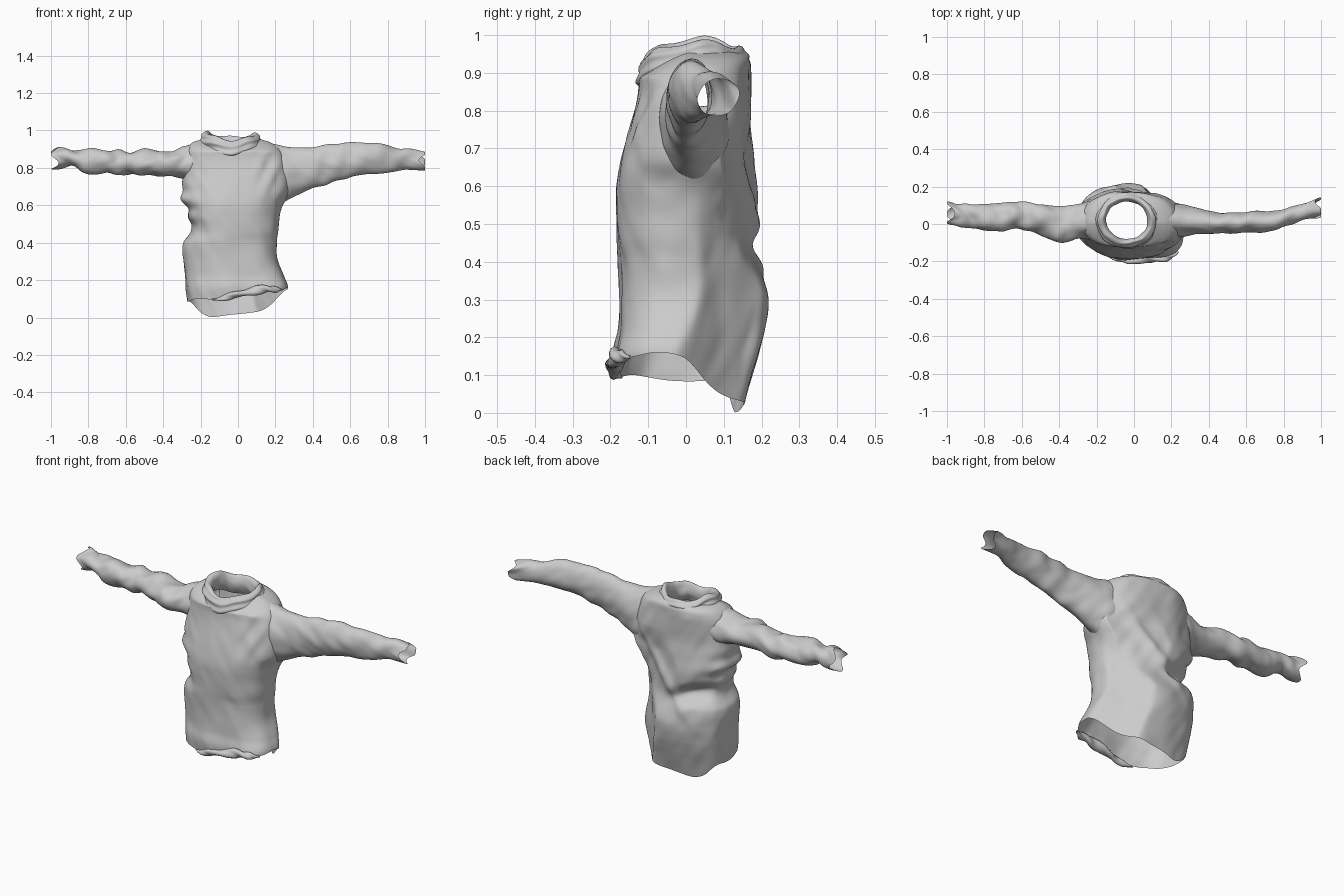
import bpy, bmesh, math
from mathutils import Vector, noise

if "Cube" in bpy.data.objects:
    bpy.data.objects.remove(bpy.data.objects["Cube"])

TAU = 2 * math.pi


def sample(table, t):
    """Smooth (Hermite) interpolation of table rows keyed by their first column."""
    n = len(table)
    t = min(max(t, table[0][0]), table[-1][0])
    i = 0
    while i < n - 2 and t > table[i + 1][0]:
        i += 1
    a, b = table[i], table[i + 1]
    p, q = table[max(i - 1, 0)], table[min(i + 2, n - 1)]
    h = b[0] - a[0]
    s = (t - a[0]) / h
    out = []
    for k in range(1, len(a)):
        m0 = (b[k] - p[k]) / (b[0] - p[0]) * h
        m1 = (q[k] - a[k]) / (q[0] - a[0]) * h
        out.append((2*s**3 - 3*s**2 + 1) * a[k] + (s**3 - 2*s**2 + s) * m0
                   + (3*s**2 - 2*s**3) * b[k] + (s**3 - s**2) * m1)
    return out


def smoothstep(a, b, v):
    v = min(max((v - a) / (b - a), 0), 1)
    return v * v * (3 - 2 * v)


def bump(v, centre, width):
    return math.exp(-((v - centre) / width) ** 2)


def power(v, e):
    return math.copysign(abs(v) ** e, v)


def loft(name, func, rows, cols, flip=False, hidden=None):
    """Open tube: func(u, angle) gives a point; faces where hidden(centre) are dropped."""
    bm = bmesh.new()
    grid = [[bm.verts.new(func(r / rows, TAU * c / cols)) for c in range(cols)]
            for r in range(rows + 1)]
    for r in range(rows):
        for c in range(cols):
            d = (c + 1) % cols
            f = [grid[r][c], grid[r][d], grid[r + 1][d], grid[r + 1][c]]
            bm.faces.new(f[::-1] if flip else f).smooth = True
    if hidden:
        drop = [f for f in bm.faces if hidden(f.calc_center_median())]
        bmesh.ops.delete(bm, geom=drop, context='FACES')
    me = bpy.data.meshes.new(name)
    bm.to_mesh(me)
    bm.free()
    ob = bpy.data.objects.new(name, me)
    bpy.context.collection.objects.link(ob)
    return ob


# Body: height, left x, right x, front y, back y
BODY = [
    (0.00, -0.255, 0.25, -0.175, 0.145),
    (0.10, -0.270, 0.265, -0.185, 0.172),
    (0.16, -0.280, 0.272, -0.188, 0.190),
    (0.22, -0.285, 0.245, -0.175, 0.205),
    (0.30, -0.290, 0.215, -0.175, 0.213),
    (0.40, -0.290, 0.210, -0.178, 0.200),
    (0.46, -0.250, 0.215, -0.181, 0.182),
    (0.54, -0.262, 0.222, -0.182, 0.190),
    (0.60, -0.285, 0.240, -0.180, 0.193),
    (0.67, -0.300, 0.275, -0.168, 0.182),
    (0.75, -0.290, 0.275, -0.150, 0.170),
    (0.85, -0.278, 0.245, -0.126, 0.172),
    (0.91, -0.265, 0.215, -0.122, 0.172),
    (0.94, -0.235, 0.165, -0.120, 0.165),
    (0.955, -0.180, 0.110, -0.105, 0.140),
]
# Sleeves: distance from centre, top z, bottom z, front y, back y
RIGHT = [
    (0.17, 0.935, 0.60, -0.07, 0.115),
    (0.24, 0.915, 0.615, -0.07, 0.11),
    (0.28, 0.908, 0.635, -0.065, 0.10),
    (0.34, 0.908, 0.665, -0.055, 0.085),
    (0.45, 0.920, 0.705, -0.050, 0.060),
    (0.60, 0.935, 0.750, -0.045, 0.065),
    (0.75, 0.930, 0.770, -0.035, 0.070),
    (0.86, 0.908, 0.783, 0.005, 0.095),
    (0.93, 0.897, 0.792, 0.025, 0.120),
    (0.99, 0.885, 0.785, 0.030, 0.140),
]
LEFT = [
    (0.20, 0.935, 0.70, -0.075, 0.13),
    (0.28, 0.915, 0.740, -0.080, 0.11),
    (0.35, 0.885, 0.752, -0.095, 0.095),
    (0.42, 0.893, 0.755, -0.095, 0.100),
    (0.50, 0.898, 0.760, -0.055, 0.105),
    (0.58, 0.890, 0.762, -0.025, 0.115),
    (0.70, 0.895, 0.765, -0.035, 0.110),
    (0.80, 0.900, 0.770, -0.040, 0.105),
    (0.88, 0.898, 0.803, -0.015, 0.100),
    (0.98, 0.905, 0.795, -0.010, 0.120),
]


def in_sleeve(p):
    table = RIGHT if p.x > 0 else LEFT
    if abs(p.x) < table[0][0]:
        return False
    zt, zb, yf, yb = sample(table, abs(p.x))
    return (((p.y - (yf + yb) / 2) * 2 / (yb - yf)) ** 2
            + ((p.z - (zt + zb) / 2) * 2 / (zt - zb)) ** 2) < 0.8


def in_body(p):
    xl, xr, yf, yb = sample(BODY, p.z)
    x = abs(p.x - (xl + xr) / 2) * 2 / (xr - xl)
    y = abs((p.y - 0.01) / ((yb if p.y > 0.01 else yf) - 0.01))
    return p.z < 0.955 and x ** 2.5 + y ** 2.5 < 0.8


def hem(x, y):
    front = 0.115 + 0.18 * (x + 0.05) + 0.012 * math.sin(22 * x)
    back = 0.15 * max(x + 0.12, 0) + 0.5 * max(-x - 0.19, 0)
    return front + (back - front) * smoothstep(-0.05 if x > 0 else 0.04, 0.15, y)


def body(u, a):
    c, s = math.cos(a), math.sin(a)
    z = 0.955 * u
    z += max(hem(0.26 * c, 0.16 * s), 0) * (1 - u)
    xl, xr, yf, yb = sample(BODY, z)
    # squarer front right corner near the hem
    e = 0.80
    if c > 0 and s < 0:
        e -= 0.20 * (1 - smoothstep(0.15, 0.45, z)) * min(1, -4 * c * s)
    x = (xl + xr) / 2 + (xr - xl) / 2 * power(c, e)
    y = 0.01 + power(s, e) * (yb - 0.01 if s > 0 else 0.01 - yf)
    # flattened panel under the diagonal fold at the back right
    if z < 0.80:
        w = smoothstep(0.30, 0.48, z) * (1 - smoothstep(0.66, 0.80, z))
        y -= w * max(y - 0.11 - (0.2 - x) * 0.30, 0)
        over = x + y - 0.250
        over = (over + math.hypot(over, 0.02)) / 2 if c > 0 else 0
        over *= (1 - smoothstep(0.45, 0.65, z)) * smoothstep(0, 0.4, c)
        x -= over / 2
        y -= over / 2
    # tucked-in pocket on the back left
    d = bump(z, 0.475 - 0.3 * (x + 0.15), 0.045) * bump(x, -0.17, 0.11) * max(s, 0)
    y -= 0.06 * d
    x += 0.02 * d
    # overhanging diagonal ridge across the back
    y += 0.018 * bump(z - 1.15 * x, 0.53, 0.05) * max(s, 0) * bump(x, 0.03, 0.16)
    # bunched left flank, soft diagonal drapes
    if c < 0:
        x += 0.012 * c * math.sin(z * 62) * bump(z, 0.60, 0.10) * abs(c)
    calm = 1 - smoothstep(0.88, 0.95, z)
    n = noise.noise(Vector((x * 7 - z * 3, y * 7, z * 3.5 + x * 3)))
    m = noise.noise(Vector((x * 16 + z * 9, y * 16, z * 7)))
    k = calm * (0.009 * n + 0.004 * m)
    # tension lines running from the chest to the right shoulder
    if s < 0:
        k -= 0.005 * math.sin(60 * (x - 0.55 * z)) * bump(x, 0.17, 0.07) * bump(z, 0.78, 0.12)
    # scooped front neckline
    z -= 0.055 * max(-s, 0) * smoothstep(0.87, 0.955, z)
    return Vector((x + k * c, y + k * s, z))


def sleeve(table, side, rough):
    lo, hi = table[0][0], table[-1][0]

    def point(u, a):
        c, s = math.cos(a), math.sin(a)
        d = lo + (hi - lo) * u
        zt, zb, yf, yb = sample(table, d)
        y = (yf + yb) / 2 + (yb - yf) / 2 * c
        z = (zt + zb) / 2 + (zt - zb) / 2 * s
        swirl = noise.noise(Vector((d * 4, 3, side)))
        k = rough * 0.5 * math.sin(38 * d + 2 * a + 5 * swirl) * smoothstep(0.3, 0.5, d)
        k += rough * noise.noise(Vector((d * 14 + z * 10, y * 14, z * 14)))
        # ragged cuff
        d += 0.022 * math.sin(3 * a + 1 + side) * smoothstep(0.85, 1, u)
        d = min(d, 1.0)
        return Vector((side * d, y + k * c, z + k * s))
    return point


# Collar roll: path parameter, outward scale, height relative to rim
ROLL = [
    (0.0, 0.86, -0.100),
    (0.2, 0.72, -0.055),
    (0.4, 0.75, -0.015),
    (0.5, 0.84, 0.005),
    (0.6, 0.95, -0.005),
    (0.75, 1.05, -0.035),
    (0.9, 1.03, -0.070),
    (1.0, 0.93, -0.080),
]


def collar(u, a):
    c, s = math.cos(a), math.sin(a)
    r, h = sample(ROLL, u)
    rim = 0.953 + 0.030 * c * c - 0.005 * c + 0.008 * s + 0.006 * math.sin(5 * a)
    k = 1 + 0.06 * noise.noise(Vector((c * 2.2 + u * 2, s * 2.2, u * 4)))
    k += 0.03 * math.sin(u * 34 + 2 * a) * smoothstep(0.5, 0.7, u)
    return Vector((-0.038 + 0.155 * r * k * c, 0.02 + 0.140 * r * k * s, rim + h))


# Bunched roll following the right half of the front hem edge
def hem_roll(u, a):
    t = math.radians(245 + 75 * u)
    p = body(0, t)
    r = 0.004 + 0.017 * math.sin(math.pi * u)
    r *= 1 + 0.3 * math.sin(21 * u + 2 * a)
    out = r * math.cos(a) + 0.004
    return p + Vector((out * math.cos(t), out * math.sin(t), r * math.sin(a)))


loft("sweater_body", body, 120, 144, hidden=in_sleeve)
loft("right_sleeve", sleeve(RIGHT, 1, 0.006), 90, 56, hidden=in_body)
loft("left_sleeve", sleeve(LEFT, -1, 0.011), 90, 56, flip=True, hidden=in_body)
loft("rolled_collar", collar, 36, 80, flip=True)
loft("front_hem_roll", hem_roll, 50, 14)
